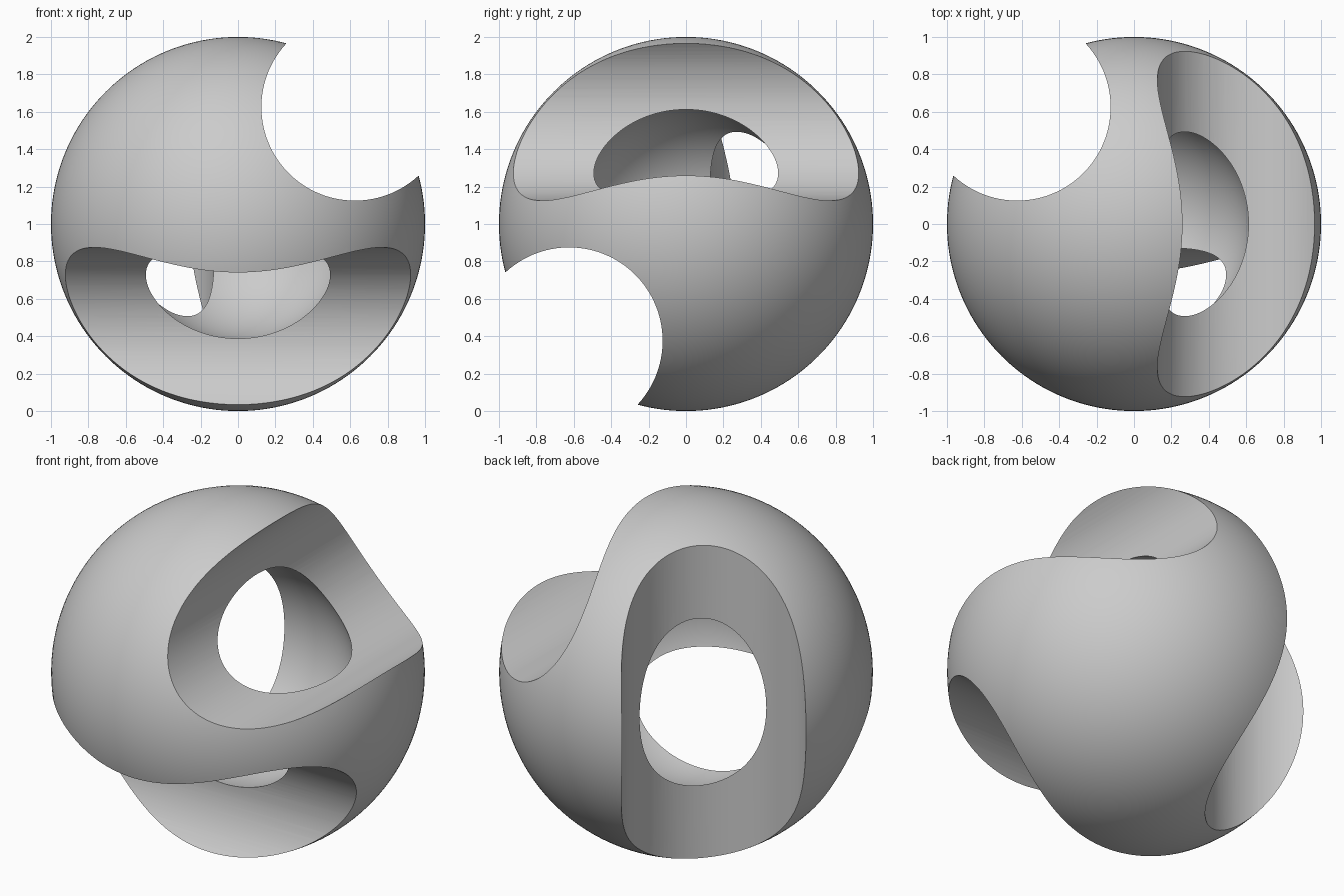
import bpy
import math

cube = bpy.data.objects.get("Cube")
if cube:
    bpy.data.objects.remove(cube, do_unlink=True)

CENTRE = (0, 0, 1)
OFFSET = 0.625      # cut axes sit this far from the centre on two axes
CUT_RADIUS = 0.5
CAVITY_RADIUS = 0.625


def add_sphere(name, radius, segments):
    bpy.ops.mesh.primitive_uv_sphere_add(
        segments=segments, ring_count=segments // 2, radius=radius, location=CENTRE)
    obj = bpy.context.object
    obj.name = name
    return obj


def add_cutter(name, offset, rotation):
    location = [c + o for c, o in zip(CENTRE, offset)]
    bpy.ops.mesh.primitive_cylinder_add(
        vertices=128, radius=CUT_RADIUS, depth=3, location=location, rotation=rotation)
    obj = bpy.context.object
    obj.name = name
    return obj


# Solid ball
ball = add_sphere("carved_ball", 1, 160)

# Hollow core and three skew round channels, one along each axis
quarter = math.pi / 2
cutters = [
    add_sphere("core_cutter", CAVITY_RADIUS, 128),
    add_cutter("channel_cutter_x", (0, -OFFSET, -OFFSET), (0, quarter, 0)),
    add_cutter("channel_cutter_y", (OFFSET, 0, OFFSET), (quarter, 0, 0)),
    add_cutter("channel_cutter_z", (-OFFSET, OFFSET, 0), (0, 0, 0)),
]

bpy.ops.object.select_all(action='DESELECT')
ball.select_set(True)
bpy.context.view_layer.objects.active = ball
for cutter in cutters:
    cutter.hide_render = True
    mod = ball.modifiers.new(cutter.name, 'BOOLEAN')
    mod.operation = 'DIFFERENCE'
    mod.solver = 'EXACT'
    mod.object = cutter
    bpy.ops.object.modifier_apply(modifier=mod.name)
for cutter in cutters:
    bpy.data.objects.remove(cutter, do_unlink=True)

# Smooth surfaces with crisp rims
bpy.ops.object.shade_smooth_by_angle(angle=math.radians(25))

# Plain grey finish
grey = bpy.data.materials.new("light_grey")
grey.use_nodes = True
colour = (0.6, 0.6, 0.6, 1)
grey.diffuse_color = colour
grey.node_tree.nodes["Principled BSDF"].inputs["Base Color"].default_value = colour
ball.data.materials.clear()
ball.data.materials.append(grey)
